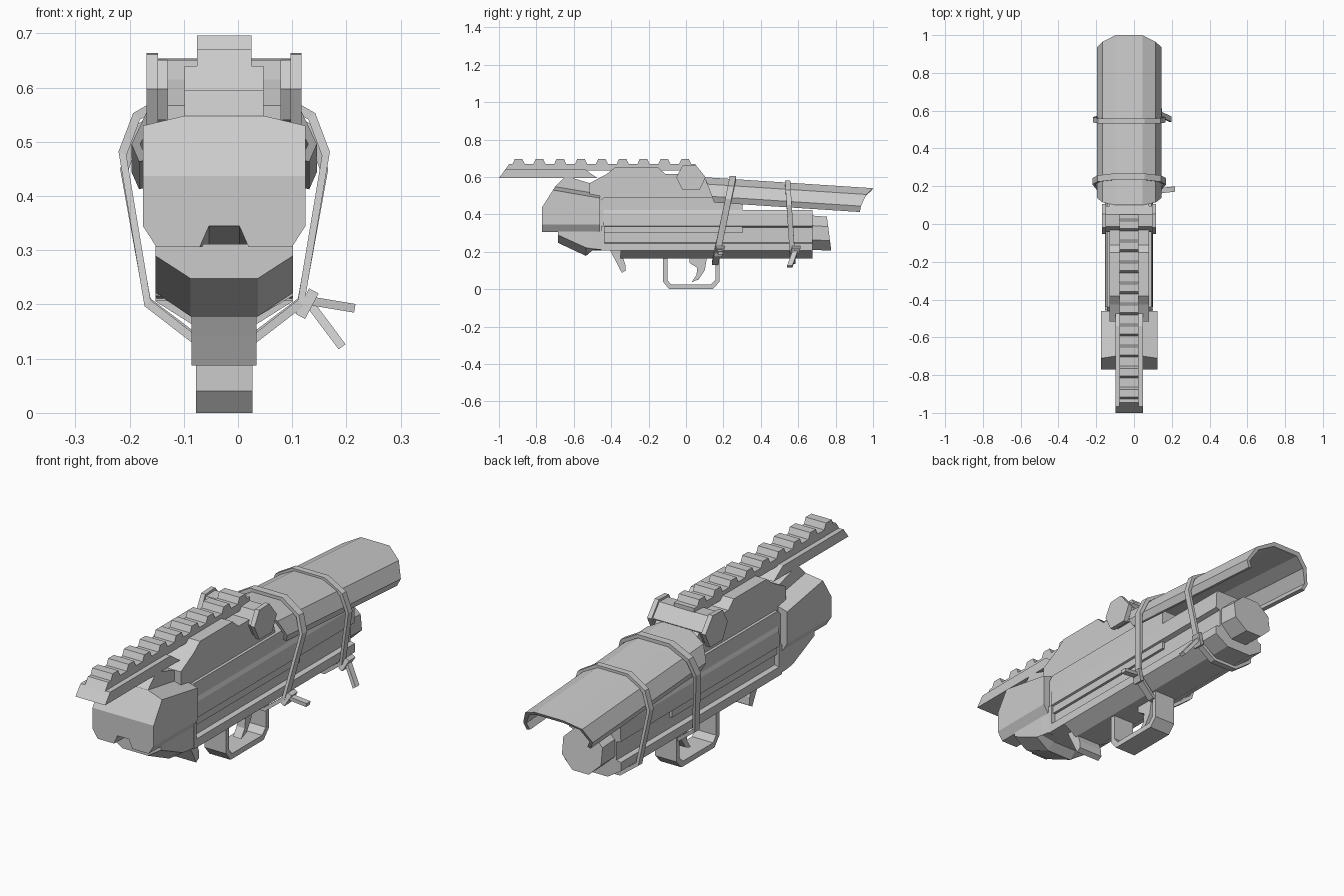
import bpy, bmesh, math
from mathutils import Vector

CX = -0.0255  # the body's mid plane; the strap tails stick out to +x


def make(name, rings, caps=True, closed=False):
    """Skin a list of equal-length rings of (x, y, z) points."""
    bm = bmesh.new()
    vr = [[bm.verts.new((x + CX, y, z)) for x, y, z in r] for r in rings]
    n, m = len(vr[0]), len(vr)
    for i in range(m if closed else m - 1):
        a, b = vr[i], vr[(i + 1) % m]
        for j in range(n):
            k = (j + 1) % n
            bm.faces.new((a[j], a[k], b[k], b[j]))
    if caps and not closed:
        bm.faces.new(vr[0])
        bm.faces.new(vr[-1])
    bmesh.ops.recalc_face_normals(bm, faces=bm.faces)
    me = bpy.data.meshes.new(name)
    bm.to_mesh(me)
    bm.free()
    ob = bpy.data.objects.new(name, me)
    bpy.context.collection.objects.link(ob)
    return ob


def side(name, prof, x1, x0=None):
    """Extrude a (y, z) side profile across x."""
    x0 = -x1 if x0 is None else x0
    return make(name, [[(x, y, z) for y, z in prof] for x in (x0, x1)])


def mirror(half):
    """Right-half section to a full symmetric outline."""
    return half + [(-x, z) for x, z in reversed(half)]


def loft(name, sections):
    """Skin mirrored half sections placed along y."""
    return make(name, [[(x, y, z) for x, z in mirror(h)] for y, h in sections])


def bar(name, p0, p1, width, thick):
    """Flat strip from p0 to p1, its width along y."""
    p0, p1 = Vector(p0), Vector(p1)
    d = (p1 - p0).normalized()
    w = Vector((0, width / 2, 0))
    t = d.cross(Vector((0, 1, 0))).normalized() * thick / 2
    off = (w + t, w - t, -w - t, -w + t)
    return make(name, [[tuple(p + o) for o in off] for p in (p0, p1)])


# toothed rail
prof = [(-0.97, 0.635), (-0.945, 0.67)]
for i in range(9):
    c = -0.895 + i * 0.1113
    prof += [(c - 0.032, 0.67), (c - 0.02, 0.696), (c + 0.02, 0.696), (c + 0.032, 0.67)]
prof += [(0.05, 0.67), (0.05, 0.635)]
side("toothed_rail", prof, 0.05)
side("rail_base", [(-1, 0.595), (-0.475, 0.595), (-0.54, 0.64), (-0.965, 0.64)], 0.073)
side("rail_mount", [(-0.70, 0.5), (-0.70, 0.548), (-0.65, 0.597), (-0.615, 0.597),
                    (-0.515, 0.567), (-0.47, 0.5)], 0.073)

# faceted front cap with a wedge notch underneath
cap = loft("front_cap", [
    (-0.77, [(0.028, 0.345), (0.045, 0.306), (0.125, 0.306), (0.15, 0.345), (0.15, 0.54), (0.073, 0.56)]),
    (-0.46, [(0.028, 0.308), (0.045, 0.306), (0.125, 0.306), (0.15, 0.345), (0.15, 0.487), (0.073, 0.508)])])
bm = bmesh.new()
bm.from_mesh(cap.data)
res = bmesh.ops.bisect_plane(bm, geom=bm.verts[:] + bm.edges[:] + bm.faces[:],
                             plane_co=(0, -0.77, 0.437), plane_no=(0, -0.115, 0.073), clear_outer=True)
bmesh.ops.holes_fill(bm, edges=[e for e in res["geom_cut"] if isinstance(e, bmesh.types.BMEdge)])
bmesh.ops.recalc_face_normals(bm, faces=bm.faces)
bm.to_mesh(cap.data)
bm.free()

# lower nose sweeping down and back
loft("lower_nose", [
    (-0.685, [(0.062, 0.248), (0.127, 0.29), (0.127, 0.312)]),
    (-0.535, [(0.062, 0.178), (0.127, 0.222), (0.127, 0.312)]),
    (-0.50, [(0.062, 0.208), (0.127, 0.216), (0.127, 0.312)]),
    (-0.44, [(0.062, 0.208), (0.124, 0.21), (0.124, 0.312)])])

# receiver
side("receiver_upper", [(-0.515, 0.48), (-0.515, 0.567), (-0.425, 0.615), (-0.38, 0.651),
                        (-0.15, 0.651), (-0.11, 0.615), (0.07, 0.615), (0.13, 0.56),
                        (0.15, 0.48)], 0.105)
side("receiver_body", [(-0.46, 0.3), (-0.46, 0.47), (-0.44, 0.49), (0.302, 0.49), (0.302, 0.3)], 0.118)

# long lower body with a groove along each side
groove = [(0.127, 0.206), (0.127, 0.245), (0.106, 0.25), (0.106, 0.33), (0.127, 0.337),
          (0.124, 0.405), (0.118, 0.423)]
loft("grooved_body", [(-0.44, groove), (0.675, groove)])
loft("groove_front_stop", [(y, [(0.127, 0.206), (0.127, 0.338)]) for y in (-0.455, -0.435)])
keel = [(0.062, 0.165), (0.127, 0.206), (0.127, 0.212)]
loft("keel", [(-0.35, keel), (0.675, keel)])

# eight-sided muzzle block with a slanted end
rings = []
for y0, lean, zc, r in ((0.65, 0, 0.303, 0.1), (0.765, -0.13, 0.297, 0.098)):
    ring = []
    for i in range(8):
        a = math.radians(22.5 + 45 * i)
        x, z = r * math.cos(a) * 1.06, zc + r * math.sin(a)
        ring.append((x, y0 + lean * (z - zc), z))
    rings.append(ring)
make("muzzle_block", rings)

# six-sided hinge block and its end plates
hexa = [(-0.052, 0.598), (-0.018, 0.661), (0.052, 0.664), (0.105, 0.598), (0.072, 0.53), (-0.018, 0.53)]
small = [(0.027 + (y - 0.027) * 0.88, 0.597 + (z - 0.597) * 0.85) for y, z in hexa]
side("hinge_block", small, 0.125)
for s, tag in ((1, "right"), (-1, "left")):
    side("hinge_plate_" + tag, hexa, s * 0.143, s * 0.122)

# open sloping shell over the top
T = 0.016
outer = [(0.157, 0.132, 0.93), (0.171, 0.10, 0.935), (0.14, 0.036, 0.965), (0.07, 0.0, 1.0)]
inner = [(0.07 - T / 3, T, 0.99), (0.14 - T, 0.036 + T / 2, 0.96), (0.171 - T, 0.10, 0.935), (0.157 - T, 0.128, 0.93)]
section = (outer + [(-x, d, y) for x, d, y in reversed(outer)]
           + [(-x, d, y) for x, d, y in reversed(inner)] + inner)
front, back = [], []
for x, d, yb in section:
    yf = 0.1 + 0.38 * d
    front.append((x, yf, 0.605 - 0.065 * yf - d))
    back.append((x, yb, 0.605 - 0.065 * yb - d))
make("top_shell", [front, back])


# straps around shell and body
def strap(name, half, y_low, y_high, width):
    rings = []
    for x, z in mirror(half):
        y = y_low + (y_high - y_low) * (z - 0.13) / 0.47
        xi, zi = x * 0.925, 0.37 + (z - 0.37) * 0.935
        rings.append([(x, y - width / 2, z), (x, y + width / 2, z),
                      (xi, y + width / 2, zi), (xi, y - width / 2, zi)])
    return make(name, rings, closed=True)


strap("strap_rear", [(0.06, 0.13), (0.147, 0.197), (0.195, 0.482), (0.168, 0.553), (0.08, 0.604)],
      0.155, 0.25, 0.034)
strap("strap_front", [(0.06, 0.135), (0.147, 0.2), (0.192, 0.45), (0.165, 0.53), (0.08, 0.58)],
      0.572, 0.542, 0.028)
# knots and loose tails, given in world x
for tag, yk, tail in (("rear", 0.17, ((0.125, 0.175, 0.208), (0.2155, 0.185, 0.193))),
                      ("front", 0.575, ((0.13, 0.585, 0.205), (0.192, 0.555, 0.122)))):
    bar("strap_knot_" + tag, (0.115 - CX, yk, 0.178), (0.14 - CX, yk + 0.015, 0.225), 0.045, 0.02)
    bar("strap_tail_" + tag, *[(x - CX, y, z) for x, y, z in tail], 0.028, 0.016)

# trigger guard, trigger and latch
side("trigger_guard", [(-0.123, 0.17), (-0.123, 0.04), (-0.09, 0), (0.142, 0), (0.178, 0.038), (0.178, 0.17),
                       (0.157, 0.17), (0.157, 0.05), (0.132, 0.024), (-0.08, 0.024), (-0.1, 0.05), (-0.1, 0.17)], 0.052)
side("trigger", [(0.02, 0.17), (0.112, 0.17), (0.1, 0.1), (0.068, 0.052), (0.03, 0.038),
                 (0.056, 0.075), (0.06, 0.115), (0.02, 0.14)], 0.02)
side("latch_tab", [(-0.41, 0.215), (-0.355, 0.215), (-0.325, 0.135), (-0.322, 0.1), (-0.343, 0.087),
                   (-0.37, 0.14)], 0.06)
